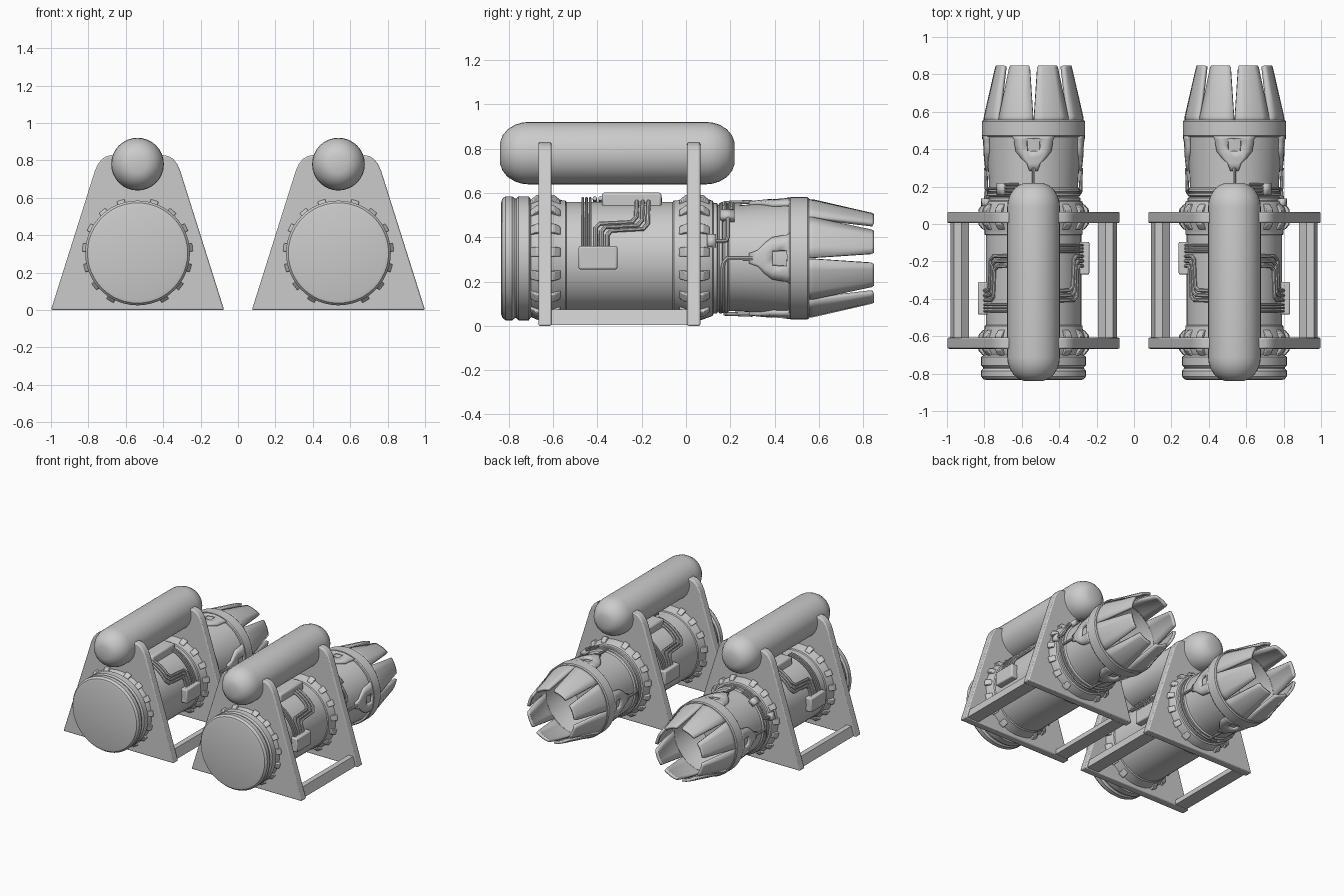
import bpy, bmesh
from math import sin, cos, pi, radians

if "Cube" in bpy.data.objects:
    bpy.data.objects.remove(bpy.data.objects["Cube"])

CX, CZ = 0.537, 0.305          # axis of the right-hand engine


def P(y, deg, r):
    a = radians(deg)
    return (CX + r * cos(a), y, CZ + r * sin(a))


def finish(ob, bevel=0, solid=0):
    bpy.ops.object.select_all(action='DESELECT')
    ob.select_set(True)
    bpy.context.view_layer.objects.active = ob
    if ob.type == 'CURVE':
        bpy.ops.object.convert(target='MESH')
        ob = bpy.context.view_layer.objects.active
    bpy.ops.object.shade_smooth_by_angle(angle=radians(32))
    if solid:
        m = ob.modifiers.new('thickness', 'SOLIDIFY')
        m.thickness, m.offset = solid, 0
    if bevel:
        m = ob.modifiers.new('bevel', 'BEVEL')
        m.width, m.segments, m.limit_method = bevel, 2, 'ANGLE'
    ob.modifiers.new('mirror', 'MIRROR')   # left-hand engine
    return ob


def make(name, bm, **kw):
    bmesh.ops.recalc_face_normals(bm, faces=bm.faces[:])
    me = bpy.data.meshes.new(name)
    bm.to_mesh(me)
    bm.free()
    ob = bpy.data.objects.new(name, me)
    bpy.context.collection.objects.link(ob)
    return finish(ob, **kw)


def lathe(name, prof, cz, n=48):
    bm = bmesh.new()
    vs = [bm.verts.new((CX + r, y, cz)) for r, y in prof]
    es = [bm.edges.new(p) for p in zip(vs, vs[1:])]
    bmesh.ops.spin(bm, geom=vs + es, cent=(CX, 0, cz), axis=(0, 1, 0),
                   angle=2 * pi, steps=n)
    bmesh.ops.remove_doubles(bm, verts=bm.verts[:], dist=1e-4)
    make(name, bm)


def loft(bm, a, b):
    """Closed prism between two matching outlines."""
    va, vb = [bm.verts.new(p) for p in a], [bm.verts.new(p) for p in b]
    bm.faces.new(va)
    bm.faces.new(vb[::-1])
    for i in range(len(va)):
        j = (i + 1) % len(va)
        bm.faces.new((va[i], vb[i], vb[j], va[j]))


def box(name, x, y, z, bevel=0.008):
    bm = bmesh.new()
    loft(bm, [(x[0], y[0], z[0]), (x[1], y[0], z[0]), (x[1], y[0], z[1]), (x[0], y[0], z[1])],
         [(x[0], y[1], z[0]), (x[1], y[1], z[0]), (x[1], y[1], z[1]), (x[0], y[1], z[1])])
    make(name, bm, bevel=bevel)


def strip(bm, rows, deg, cols, skip=()):
    """Curved sheet: rows of (y, radius, half angle) around the axis."""
    g = [[bm.verts.new(P(y, deg + h * (2 * c / cols - 1), r)) for c in range(cols + 1)]
         for y, r, h in rows]
    for i in range(len(rows) - 1):
        for c in range(cols):
            if (i, c) not in skip:
                bm.faces.new((g[i][c], g[i][c + 1], g[i + 1][c + 1], g[i + 1][c]))


def wires(name, paths, rad):
    """Tubes hugging the body: paths of (y, angle, radius)."""
    cu = bpy.data.curves.new(name, 'CURVE')
    cu.dimensions, cu.bevel_depth, cu.bevel_resolution, cu.use_fill_caps = '3D', rad, 2, True
    for path in paths:
        pts = [path[0]]
        for a, b in zip(path, path[1:]):
            n = max(1, int(abs(b[1] - a[1]) / 7))
            pts += [tuple(p + (q - p) * k / n for p, q in zip(a, b)) for k in range(1, n + 1)]
        s = cu.splines.new('POLY')
        s.points.add(len(pts) - 1)
        for sp, p in zip(s.points, pts):
            sp.co = (*P(*p), 1)
    ob = bpy.data.objects.new(name, cu)
    bpy.context.collection.objects.link(ob)
    finish(ob)


# main engine body with end cap, collars, grooves, nozzle cone and hollow outlet
lathe('engine_body', [
    (0, -.835), (.25, -.835), (.268, -.83), (.28, -.815), (.28, -.785), (.27, -.772), (.27, -.766),
    (.28, -.756), (.28, -.71), (.265, -.70), (.28, -.665), (.28, -.605), (.262, -.56),
    (.262, -.545), (.255, -.54), (.255, -.06), (.262, -.055), (.262, -.035), (.28, .005),
    (.28, .065), (.26, .12), (.25, .125), (.25, .14), (.24, .145), (.25, .152), (.25, .162),
    (.24, .168), (.248, .175), (.248, .187), (.238, .195), (.24, .25), (.257, .465),
    (.27, .465), (.276, .472), (.276, .548), (.27, .556), (.246, .556), (.238, .45),
    (.2, .3), (0, .3)], CZ)

# collar teeth wrapping both collars
bm = bmesh.new()
tooth = [(-.072, .25), (-.066, .274), (-.04, .296), (.04, .296), (.066, .274), (.072, .25)]
for yc in (-.635, .038):
    for k in range(7):
        for s in (-1, 1):
            d = 90 + s * (18 + 22 * k)
            loft(bm, [P(yc + y, d - 4.3, r) for y, r in tooth],
                 [P(yc + y, d + 4.3, r) for y, r in tooth])
make('collar_teeth', bm, bevel=.004)

# nozzle petals
bm = bmesh.new()
for k in range(8):
    strip(bm, [(.54, .258, 22.2), (.575, .256, 22), (.835, .197, 16.8), (.845, .193, 15.5)],
          22.5 + 45 * k, 4)
make('nozzle_petals', bm, solid=.02)

# shield patches on the nozzle cone, each with a window
bm = bmesh.new()
for k in range(4):
    strip(bm, [(.285, .245, 5), (.325, .25, 8), (.355, .253, 15), (.39, .256, 21),
               (.42, .259, 22), (.455, .262, 23), (.47, .262, 25)], 90 * k, 6,
          skip={(3, 2), (3, 3), (4, 2), (4, 3)})
make('nozzle_shields', bm, solid=.025)

# nozzle feed wires
wires('nozzle_wires', [
    [(.165, -72, .252), (.165, -10, .252), (.172, -3, .252), (.185, 0, .252), (.30, 0, .255)],
    [(.165, 252, .252), (.165, 190, .252), (.172, 183, .252), (.185, 180, .252), (.30, 180, .255)],
    [(.17, 90, .25), (.30, 90, .255)], [(.17, 270, .25), (.30, 270, .255)]], .009)

# pressure tank
half = [(0, .53), (.05, .529), (.08, .518), (.108, .495), (.128, .462), (.138, .43), (.141, .40)]
lathe('tank', [(r, -.31 - y) for r, y in half] + [(r, -.31 + y) for r, y in half[::-1]], .78, 32)

# trapezoid frame plates with a saddle for the tank
side = [(.463, 0), (.228, .745), (.212, .78), (.19, .808), (.165, .823), (.13, .83), (.10, .72)]
outline = side + [(-x, z) for x, z in side[::-1]]
bm = bmesh.new()
for y0 in (-.667, .005):
    loft(bm, [(CX + x, y0, z) for x, z in outline], [(CX + x, y0 + .06, z) for x, z in outline])
make('frame_plates', bm, bevel=.008)

# base rails joining the plates
bm = bmesh.new()
for s in (-1, 1):
    sec = [(.445, .005), (.425, .075), (.385, .075), (.345, .04), (.345, .005)]
    loft(bm, [(CX + s * x, -.62, z) for x, z in sec], [(CX + s * x, .02, z) for x, z in sec])
make('base_rails', bm)

# cable block under the tank
box('top_block', (CX - .09, CX + .09), (-.38, -.11), (.53, .602), .012)

# junction boxes and cables, repeated half a turn round on the inner side
box('outer_junction_box', (CX + .22, CX + .298), (-.485, -.31), (.255, .36))
box('inner_junction_box', (CX - .298, CX - .22), (-.27, -.095), (.255, .36))
thin = [[(y, 5, .268), (y, 86, .272)] for y in (-.466, -.449, -.432)]
thick = []
for i in range(3):
    o = .026 * i
    thick.append([(-.408 + o, 5, .266), (-.408 + o, 31 - 4 * i, .266), (-.39 + o, 36 - 4 * i, .266),
                  (-.245 + o, 38 - 4 * i, .266), (-.225 + o, 44 - 4 * i, .266), (-.22 + o, 86, .272)])
for name, paths, rad in (('thin_cables', thin, .006), ('bent_cables', thick, .010)):
    turned = [[(-.58 - y, 180 - d, r) for y, d, r in p] for p in paths]
    wires(name, paths + turned, rad)

# small valve with pins and its connector
bm = bmesh.new()
strip(bm, [(.155, .258, 5.5), (.22, .258, 5.5)], 49, 2)
make('valve_block', bm, solid=.035)
wires('valve_pins', [[(y, 50, .265), (y, 72, .262)] for y in (.162, .179, .196, .213)], .006)
wires('valve_pipe', [[(.19, 48, .262), (.19, 22, .262), (.183, 18, .262), (.17, 17, .265),
                      (.11, 17, .27)]], .009)
bm = bmesh.new()
strip(bm, [(.095, .27, 5.5), (.135, .27, 5.5)], 17, 2)
make('pipe_connector', bm, solid=.035)
